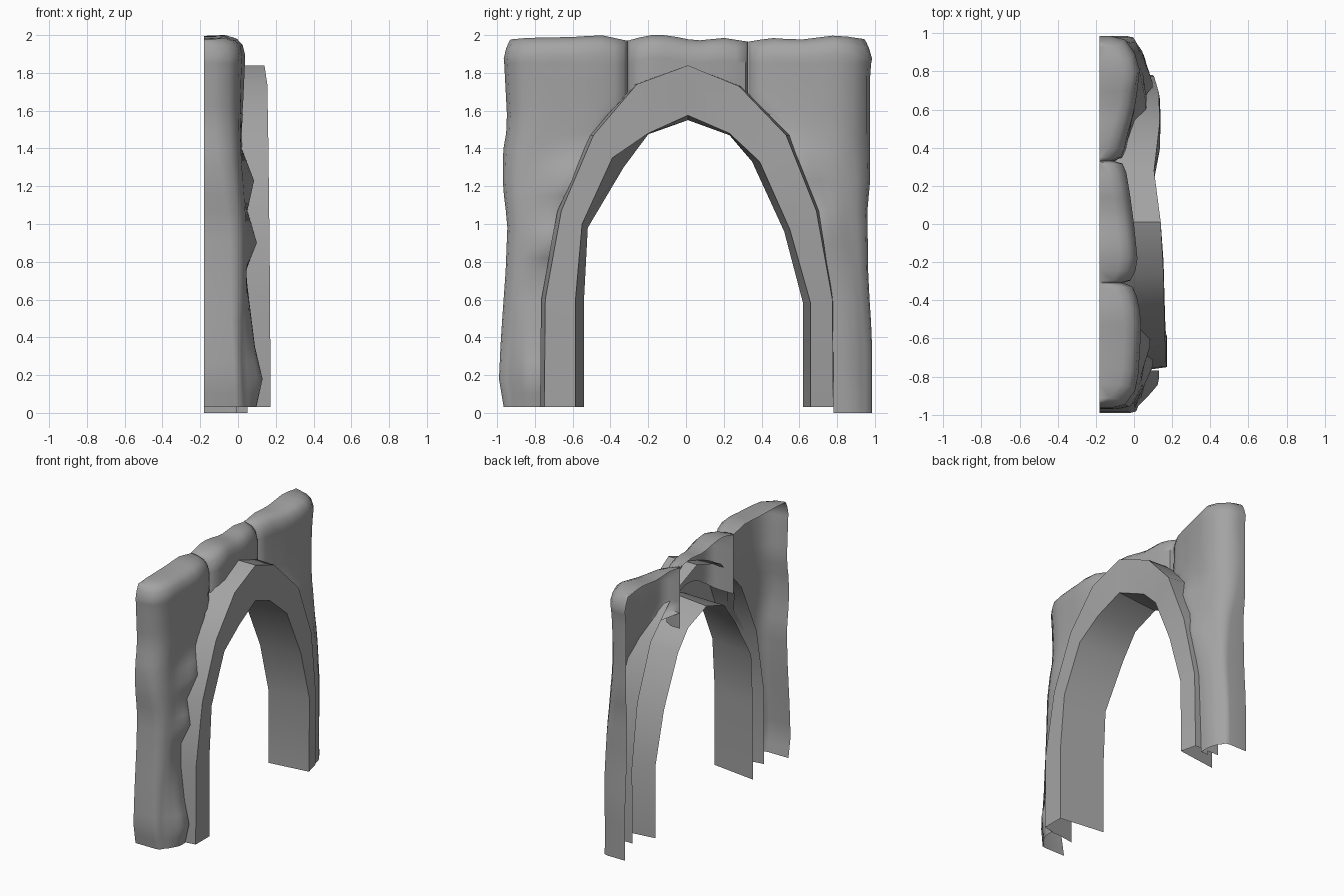
import bpy, math

if "Cube" in bpy.data.objects:
    bpy.data.objects.remove(bpy.data.objects["Cube"])

BACK = -0.18

# Dark grey stone
stone = bpy.data.materials.new("stone_grey")
stone.diffuse_color = (.37, .37, .37, 1)
stone.use_nodes = True
stone.node_tree.nodes["Principled BSDF"].inputs["Base Color"].default_value = stone.diffuse_color


def interp(table, v):
    if v <= table[0][0]:
        return table[0][1]
    for (a, fa), (b, fb) in zip(table, table[1:]):
        if v <= b:
            return fa + (fb - fa) * (v - a) / (b - a)
    return table[-1][1]


def grid_object(name, rows, angle):
    n = len(rows[0])
    verts = [p for r in rows for p in r]
    faces = [(i * n + j, i * n + j + 1, (i + 1) * n + j + 1, (i + 1) * n + j)
             for i in range(len(rows) - 1) for j in range(n - 1)]
    me = bpy.data.meshes.new(name)
    me.from_pydata(verts, [], faces)
    me.materials.append(stone)
    ob = bpy.data.objects.new(name, me)
    bpy.context.collection.objects.link(ob)
    bpy.context.view_layer.objects.active = ob
    ob.select_set(True)
    bpy.ops.object.shade_smooth_by_angle(angle=math.radians(angle))
    ob.select_set(False)
    return ob


# Low-poly arch trim: outer side, front and splayed inner side
outer = [(-.75, .03), (-.745, .6), (-.66, 1.07), (-.49, 1.47), (-.26, 1.74), (.01, 1.84),
         (.28, 1.73), (.53, 1.47), (.69, 1.07), (.775, .6), (.78, .03)]
inner = [(-.585, .03), (-.585, .6), (-.55, 1.0), (-.39, 1.35), (-.2, 1.48), (.01, 1.575),
         (.23, 1.48), (.39, 1.33), (.55, .97), (.66, .58), (.66, .03)]
inner_back = [(-.54, .03), (-.54, .6), (-.52, .98), (-.33, 1.3), (-.2, 1.475), (.01, 1.55),
              (.23, 1.47), (.35, 1.33), (.52, .96), (.62, .58), (.62, .03)]
front_x = [.172, .17, .165, .16, .155, .14, .105, .135, .14, .135, .13]
outer_x = front_x[:8] + [.13, .105, .1]
flare = [-.04, -.04, -.04, -.03, -.01, 0, .01, .03, .03, .01, .0]
rows = [[(-.1, o[0] + f, o[1]), (xo, *o), (x, *i), (BACK, *b)]
        for o, i, b, x, xo, f in zip(outer, inner, inner_back, front_x, outer_x, flare)]
grid_object("arch_trim", rows, 40)

# Wall relief: front depth across the width, top outline and side outlines
relief = [(-.97, .0), (-.85, .02), (-.5, .03), (-.31, -.01), (-.2, .02), (0, .0), (.15, -.02),
          (.33, -.05), (.45, -.03), (.6, .01), (.8, .03), (.97, -.01)]
top = [(-.95, 1.975), (-.85, 1.985), (-.6, 1.99), (-.45, 2.0), (-.31, 1.97), (-.2, 2.0), (-.1, 2.0),
       (.05, 1.97), (.2, 1.985), (.33, 1.965), (.45, 1.985), (.6, 1.975), (.8, 2.0), (.97, 1.975)]
left_side = [(.03, -.965), (.18, -.99), (.4, -.98), (.75, -.955), (1.0, -.945), (1.2, -.97),
             (1.38, -.97), (1.52, -.945), (1.9, -.965), (2, -.95)]
right_side = [(0, .985), (.4, .985), (.7, .965), (1.1, .96), (1.2, .975), (1.8, .975), (1.9, .985), (2, .965)]
left_jag = [(0, .09), (.18, .13), (.35, .09), (.75, .04), (.9, .1), (1.07, .05), (1.23, .085), (1.4, .02)]
right_jag = [(0, .05), (.7, .07), (1, .1), (1.15, .06), (1.3, .07), (1.5, .01)]
left_arch = [(z, y - (.02 if z < 1.4 else 0)) for y, z in outer[:6]]
right_arch = [(z, y + (.012 if .6 < z < 1.5 else 0)) for y, z in outer[:4:-1]]
CROWN = 1.62

# (drop below top, setback) rows that round the upper edge
CAP = [(.1, 0), (.045, .015), (.015, .045), (0, .09), (.004, 1)]


def side_wall(name, side, arch, jag, seam, z0):
    sgn = 1 if seam > 0 else -1
    levels = [z0, .1, .18, .27, .35, .48, .6, .75, .82, .9, .98, 1.07, 1.15, 1.23, 1.32, 1.4,
              1.48, 1.58, CROWN, 1.7, 1.78, 1.85]
    rows = []
    for z, drop, setback in [(z, None, 0) for z in levels] + [(2, d, s) for d, s in CAP]:
        zz = z if drop is None else 2 - drop
        ya = interp(side, zz) - sgn * (min(setback, .07) * .3)
        high = zz >= CROWN - .001
        # above the crown level the wall turns back along the seam, hidden by the trim
        yb = seam if high else interp(arch, zz)
        w = abs(ya - yb)
        row = []
        r = interp([(.3, .6), (1.0, .9), (1.5, 1.5)], zz)     # corner softness
        bulge = interp([(.6, .03), (1.3, 0)], zz)
        edge = .06 * r / w
        cols = [(0, -9), (0, -.08 * r), (.012 * r / w, -.03 * r), (edge, -.008)]
        cols += [(edge + (1 - edge) * k, 0) for k in (.15, .3, .45, .6, .75, .88)]
        cols += [(.97, -.012), (1, -.05), (1, -9)] if high else [(.95, 0), (1, 0), (1, -.06)]
        for f, d in cols:
            y = ya + (yb - ya) * f
            x = interp(relief, y) + .01 * math.sin(5 * zz + 4 * y) + bulge
            start = interp([(.4, .2), (1.0, .4)], zz)
            fade = interp([(1.35, 1), (1.55, 0)], zz)
            if f > start:
                x += (interp(jag, zz) - x) * min(1, (f - start) / .5) * fade
            x = max(BACK, x + d - setback)
            row.append((x, y, z if drop is None else interp(top, y) - drop))
        rows.append(row)
    grid_object(name, rows, 60)


side_wall("left_wall", left_side, left_arch, left_jag, -.31, .03)
side_wall("right_wall", right_side, right_arch, right_jag, .33, 0)

# Middle block above the crown, with returns running back on both sides
rows = []
cols = [(0, -9), (0, -.05), (.02, -.012), (.1, 0)] + [(k / 10, 0) for k in range(2, 9)]
cols += [(.9, 0), (.98, -.012), (1, -.05), (1, -9)]
for t, drop, setback in [(k / 5, .12, 0) for k in range(6)] + [(1, d, s) for d, s in CAP]:
    row = []
    for f, d in cols:
        y = -.309 + .638 * f
        bottom = 1.66 - .16 * (abs(y) / .33) ** 2
        z = bottom + (interp(top, y) - drop - bottom) * t
        row.append((max(BACK, interp(relief, y) + d - setback), y, z))
    rows.append(row)
grid_object("crown_wall", rows, 50)
